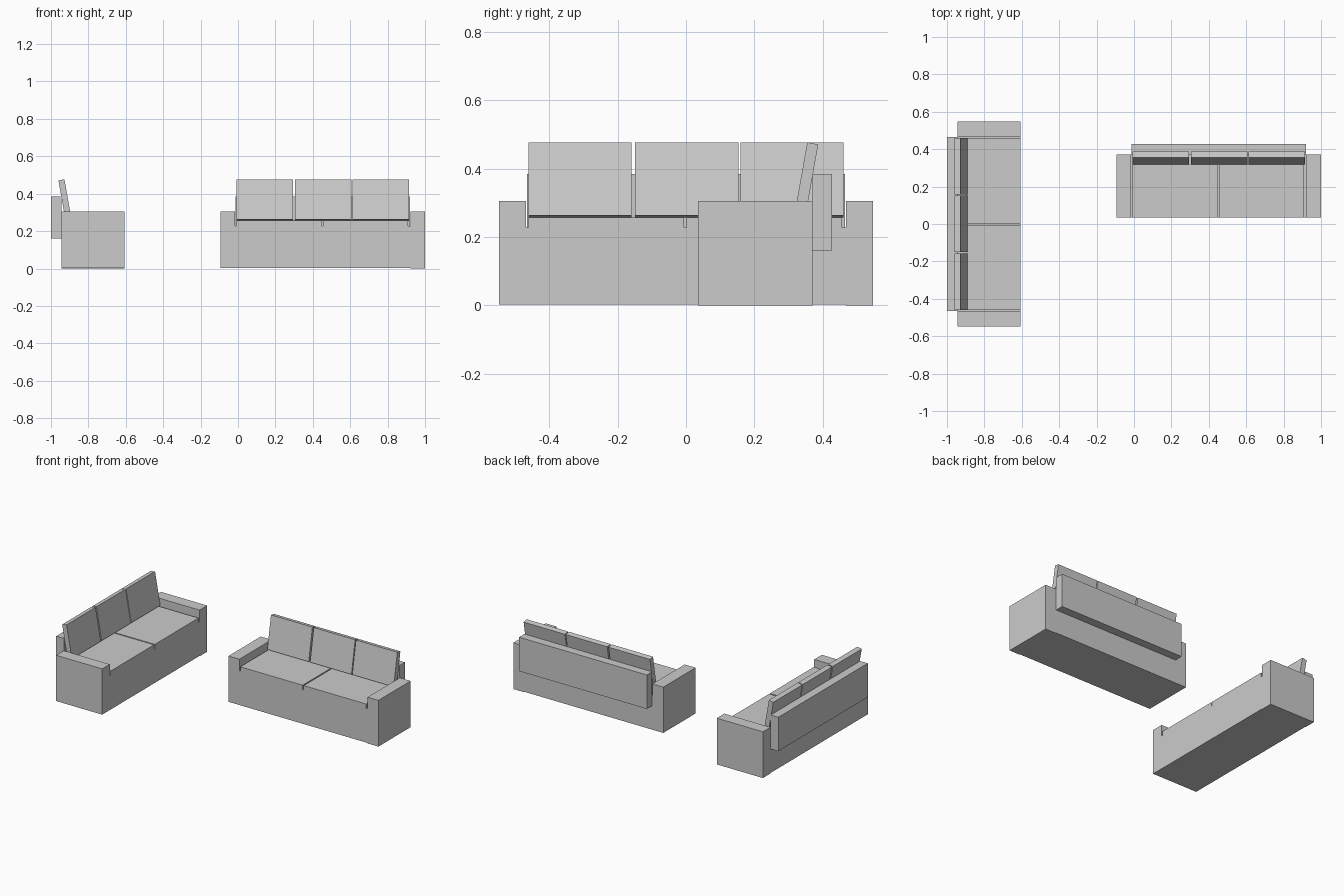
import bpy, bmesh, math
from mathutils import Matrix, Vector

if "Cube" in bpy.data.objects:
    bpy.data.objects.remove(bpy.data.objects["Cube"])


def prism(name, section, offset, place):
    """Extrude a closed flat section along offset, in the sofa's own frame."""
    bm = bmesh.new()
    face = bm.faces.new([bm.verts.new(p) for p in section])
    ext = bmesh.ops.extrude_face_region(bm, geom=[face])
    verts = [g for g in ext["geom"] if isinstance(g, bmesh.types.BMVert)]
    bmesh.ops.translate(bm, verts=verts, vec=Vector(offset))
    bmesh.ops.recalc_face_normals(bm, faces=bm.faces)
    mesh = bpy.data.meshes.new(name)
    bm.to_mesh(mesh)
    bm.free()
    ob = bpy.data.objects.new(name, mesh)
    ob.matrix_world = place
    bpy.context.collection.objects.link(ob)
    return ob


def block(name, x, y, z, place):
    section = [(x[0], y[0], z[0]), (x[1], y[0], z[0]),
               (x[1], y[0], z[1]), (x[0], y[0], z[1])]
    return prism(name, section, (0, y[1] - y[0], 0), place)


DEPTH = 0.336      # front to rear of the base
FLOOR = 0.003      # base sits just above the right arm's underside
SEAT, GROOVE, ARM = 0.257, 0.228, 0.305


def sofa(prefix, place):
    # Seat base: front outline with grooves beside the arms and between cushions
    outline = [(0.079, FLOOR), (1.015, FLOOR), (1.015, GROOVE), (1.004, GROOVE),
               (1.004, SEAT), (0.549, SEAT), (0.549, GROOVE), (0.541, GROOVE),
               (0.541, SEAT), (0.086, SEAT), (0.086, GROOVE), (0.079, GROOVE)]
    prism(prefix + "_seat_base", [(x, 0, z) for x, z in outline],
          (0, DEPTH, 0), place)

    # Arms
    block(prefix + "_left_arm", (0, 0.079), (0, DEPTH), (FLOOR, ARM), place)
    block(prefix + "_right_arm", (1.015, 1.094), (0, DEPTH), (0, ARM), place)

    # Back panel, hung behind the base
    block(prefix + "_back_panel", (0.081, 1.013), (DEPTH, 0.392),
          (0.161, 0.385), place)

    # Three leaning back cushions
    side = [(0.282, 0.263), (0.314, 0.257), (0.352, 0.471), (0.320, 0.477)]
    for i, x in enumerate((0.086, 0.398, 0.706)):
        prism(f"{prefix}_back_cushion_{i + 1}", [(x, y, z) for y, z in side],
              (0.302, 0, 0), place)


# One sofa faces the front, the other is turned to face right
sofa("right_sofa", Matrix.Translation((-0.094, 0.035, 0)))
sofa("left_sofa", Matrix.Translation((-0.608, -0.547, 0))
     @ Matrix.Rotation(math.radians(90), 4, "Z"))
